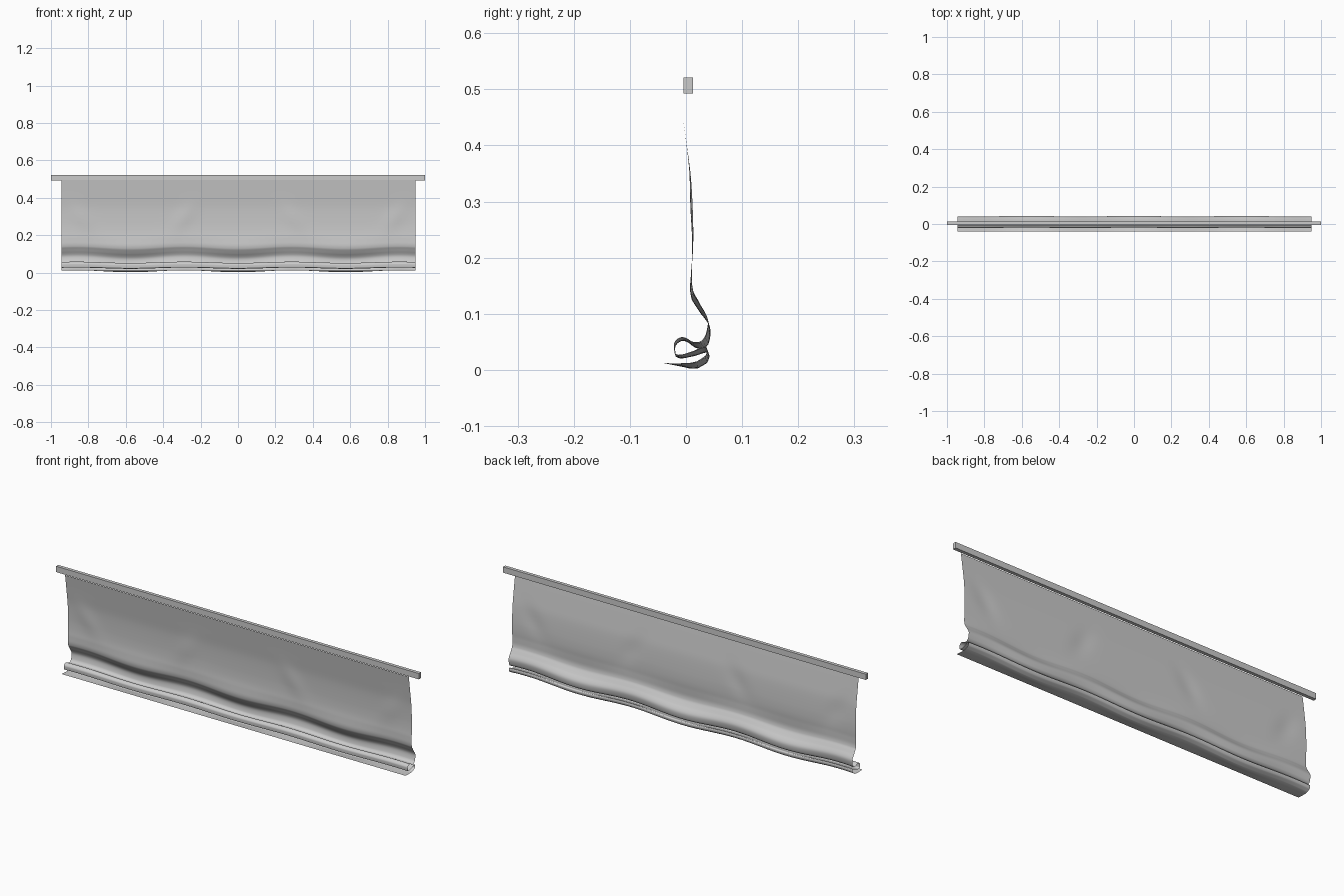
import bpy, bmesh
from math import cos, sin, pi, exp
from mathutils import Vector
from mathutils.geometry import interpolate_bezier

cube = bpy.data.objects.get("Cube")
if cube:
    bpy.data.objects.remove(cube)

grey = bpy.data.materials.new("plain grey")
grey.use_nodes = True
colour = (0.6, 0.6, 0.6, 1)
grey.diffuse_color = colour
grey.node_tree.nodes["Principled BSDF"].inputs["Base Color"].default_value = colour


def add_object(name, bm):
    mesh = bpy.data.meshes.new(name)
    bm.to_mesh(mesh)
    bm.free()
    mesh.materials.append(grey)
    obj = bpy.data.objects.new(name, mesh)
    bpy.context.collection.objects.link(obj)
    return obj


# Square hanging rail
bm = bmesh.new()
bmesh.ops.create_cube(bm, size=1)
bmesh.ops.scale(bm, vec=(2, 0.017, 0.029), verts=bm.verts)
bmesh.ops.translate(bm, vec=(0, 0.004, 0.507), verts=bm.verts)
add_object("hanging_rail", bm)

# Cloth cross-section from the rail to the hem: y, z, share of the wave
PROFILE = [
    (-0.012, 0.495, 0), (0.000, 0.41, 0), (0.009, 0.34, 0),
    (0.013, 0.25, 0), (0.010, 0.18, 0.3), (0.011, 0.135, 0.8),
    (0.026, 0.108, 1), (0.041, 0.082, 1), (0.037, 0.053, 1),
    (0.018, 0.044, 0.8), (-0.005, 0.055, 0.5), (-0.020, 0.045, 0.4),
    (-0.019, 0.026, 0.4), (0.010, 0.028, 0.6), (0.037, 0.036, 0.8),
    (0.036, 0.019, 0.9), (0.020, 0.009, 0.9), (-0.010, 0.009, 0.4),
    (-0.039, 0.012, 0),
]


def smooth_path(points, steps):
    pts = [Vector(p) for p in points]
    path = []
    for i in range(len(pts) - 1):
        a, b = pts[i], pts[i + 1]
        before, after = pts[max(i - 1, 0)], pts[min(i + 2, len(pts) - 1)]
        reach = (b - a).length / 3
        h1 = a + (b - before).normalized() * reach
        h2 = b - (after - a).normalized() * reach
        path += interpolate_bezier(a, h1, h2, b, steps + 1)[:-1]
    return path + [pts[-1]]


def pucker(x, z):
    # Soft slanting creases hanging below the rail
    total = 0
    for side in (-1, 1):
        for centre, lean in ((0.29, 0.5), (0.84, -0.5)):
            across = (x - side * centre - side * lean * (0.3 - z)) / 0.05
            total += exp(-across ** 2 - ((z - 0.29) / 0.07) ** 2)
    return total


# Cloth sheet swept along the rail, with a rippling bunched hem
path = smooth_path(PROFILE, 5)
columns = 120
bm = bmesh.new()
grid = []
for c in range(columns + 1):
    x = -0.945 + 1.895 * c / columns
    wave = -cos(2 * pi * x / 0.575)
    row = []
    for y, z, share in path:
        lift = 0.007 * wave * share
        push = -0.004 * pucker(x, z) - 0.003 * share * wave * sin(z * 30)
        row.append(bm.verts.new((x, y + push, max(z + lift, 0))))
    grid.append(row)
for left, right in zip(grid, grid[1:]):
    for j in range(len(path) - 1):
        bm.faces.new((left[j], left[j + 1], right[j + 1], right[j]))
for face in bm.faces:
    face.smooth = True
add_object("hanging_cloth", bm)
